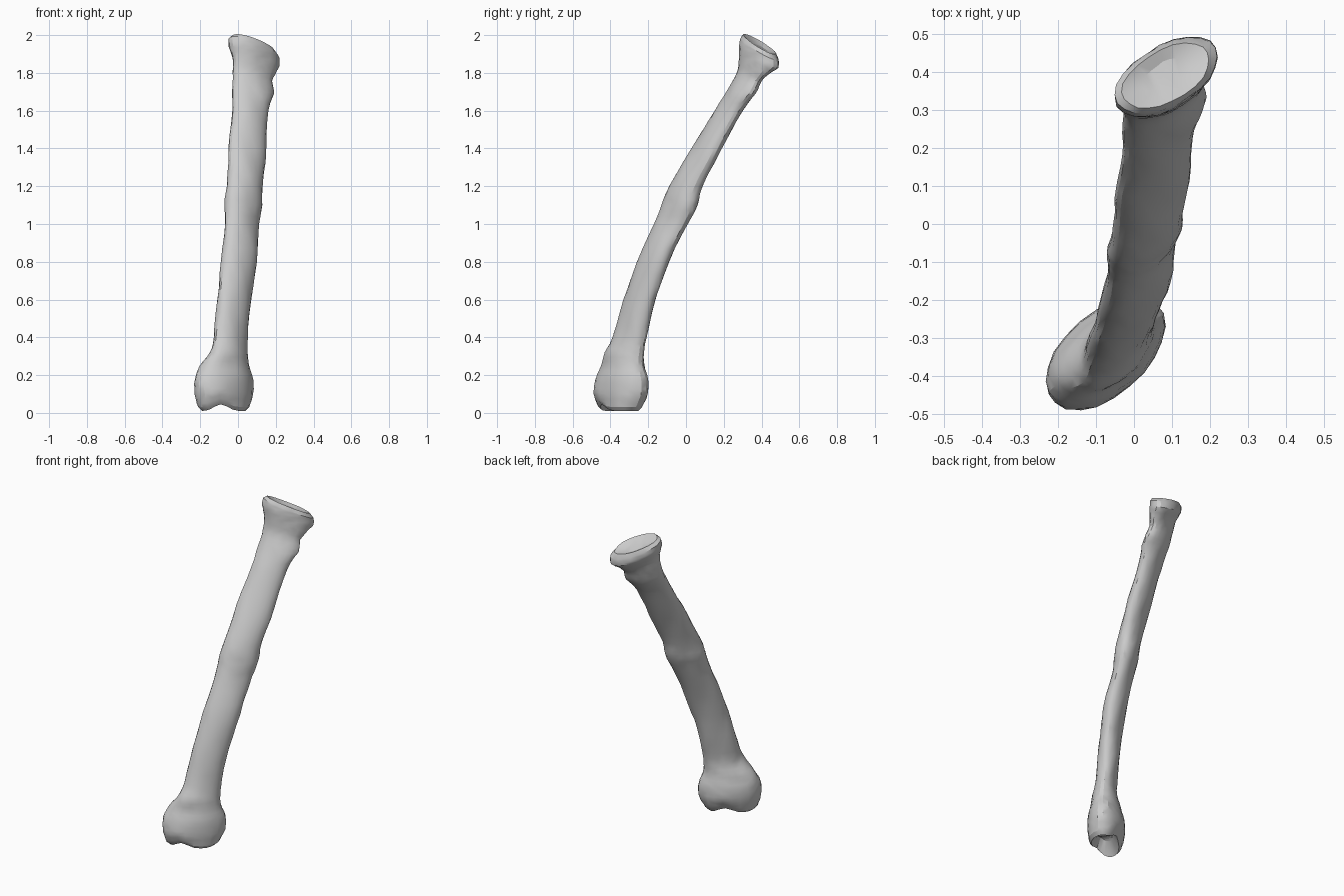
import bpy, bmesh, math
from mathutils import Vector

default = bpy.data.objects.get("Cube")
if default:
    bpy.data.objects.remove(default)

SIDES, STEPS = 22, 3
SKEW = math.radians(60)  # turns each oval towards the diagonal

# Cross-sections up the bone: height, x from, x to, y from, y to
SECTIONS = [
    (.03, -.21, .06, -.47, -.23),
    (.10, -.23, .08, -.49, -.20),
    (.18, -.23, .08, -.48, -.20),
    (.25, -.20, .06, -.45, -.22),
    (.32, -.15, .05, -.43, -.22),
    (.40, -.13, .05, -.39, -.21),
    (.60, -.11, .07, -.33, -.16),
    (.80, -.09, .10, -.26, -.09),
    (1.0, -.07, .11, -.17, .01),
    (1.1, -.07, .13, -.13, .06),
    (1.2, -.06, .13, -.09, .09),
    (1.4, -.05, .15, .03, .19),
    (1.6, -.03, .16, .15, .30),
    (1.7, -.03, .19, .22, .37),
    (1.78, -.03, .18, .27, .40),
    (1.84, -.03, .20, .28, .44),
    (1.89, -.05, .22, .28, .49),
    (1.93, -.05, .22, .29, .49),
]


def smooth(lo, hi, v):
    t = min(max((v - lo) / (hi - lo), 0), 1)
    return t * t * (3 - 2 * t)


def spline(a, b, c, d, t):
    """Point between b and c on a curve through four values."""
    return b + t / 2 * (c - a + t * (2*a - 5*b + 4*c - d + t * (3*(b - c) + d - a)))


def roughness(p):
    """Gentle uneven swelling of the surface."""
    broad = math.sin(p.x * 31 + p.z * 17) * math.sin(p.y * 29 - p.z * 11)
    fine = math.sin(p.x * 83 - p.z * 47) * math.sin(p.y * 71 + p.z * 59)
    return broad * .003 + fine * .002


def ring_points(section, scale=1.0, lift=0.0):
    """Skewed oval, tilted towards the top end and notched at the bottom end."""
    z, x0, x1, y0, y1 = section
    tilt = smooth(1.6, 1.9, z)
    points = []
    for i in range(SIDES):
        t = math.tau * i / SIDES
        dx = scale * (x1 - x0) / 2 * math.cos(t)
        dy = scale * (y1 - y0) / 2 * math.cos(t - SKEW)
        x, y = (x0 + x1) / 2 + dx, (y0 + y1) / 2 + dy
        notch = .04 * (1 - smooth(0, .15, z)) * math.exp(-((x + .09) / .05) ** 2)
        p = Vector((x, y, z + lift + notch - tilt * (.2 * dx + .45 * dy)))
        points.append(p + Vector((dx, dy, 0)).normalized() * roughness(p))
    return points


# Hollowed bottom joint face
rings = [ring_points(SECTIONS[0], .45, .03), ring_points(SECTIONS[0], .85, -.02)]

# Shaft with both flared ends
last = len(SECTIONS) - 1
for k in range(last):
    four = [SECTIONS[min(max(k + o, 0), last)] for o in (-1, 0, 1, 2)]
    for s in range(STEPS):
        rings.append(ring_points([spline(*v, s / STEPS) for v in zip(*four)]))
rings.append(ring_points(SECTIONS[-1]))

# Dished top joint face
rings.append(ring_points(SECTIONS[-1], .85, .022))
rings.append(ring_points(SECTIONS[-1], .45, .005))

bm = bmesh.new()
loops = [[bm.verts.new(p) for p in ring] for ring in rings]
for low, high in zip(loops, loops[1:]):
    for i in range(SIDES):
        j = (i + 1) % SIDES
        bm.faces.new((low[i], low[j], high[j], high[i]))
bm.faces.new(loops[0][::-1])
bm.faces.new(loops[-1])
bmesh.ops.triangulate(bm, faces=bm.faces[:])
bmesh.ops.recalc_face_normals(bm, faces=bm.faces[:])

mesh = bpy.data.meshes.new("forearm_bone")
bm.to_mesh(mesh)
bm.free()
bone = bpy.data.objects.new("forearm_bone", mesh)
bpy.context.collection.objects.link(bone)

# Pale grey bone colour
grey = bpy.data.materials.new("pale_grey")
grey.use_nodes = True
colour = (.6, .6, .6, 1)
grey.diffuse_color = colour
grey.node_tree.nodes["Principled BSDF"].inputs["Base Color"].default_value = colour
mesh.materials.append(grey)

# Soft shading that keeps the rims crisp
bpy.context.view_layer.objects.active = bone
bone.select_set(True)
bpy.ops.object.shade_smooth_by_angle(angle=math.radians(25))
